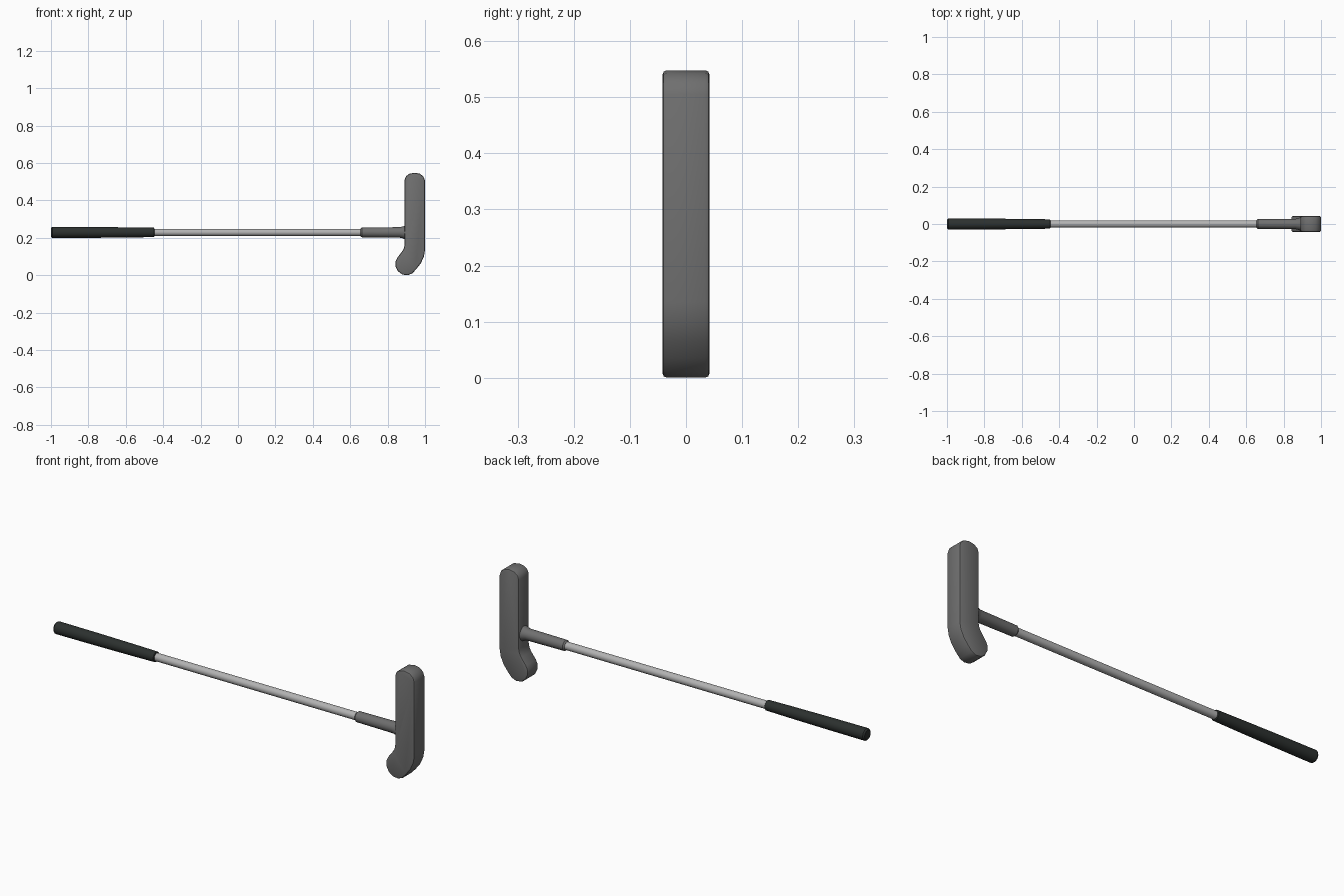
import bpy, bmesh, math

if "Cube" in bpy.data.objects:
    bpy.data.objects.remove(bpy.data.objects["Cube"])

AXIS_Z = 0.229


def material(name, rgb):
    m = bpy.data.materials.new(name)
    m.diffuse_color = (*rgb, 1)
    m.use_nodes = True
    m.node_tree.nodes["Principled BSDF"].inputs["Base Color"].default_value = m.diffuse_color
    return m


def finish(name, bm, mat, angle=35):
    bmesh.ops.recalc_face_normals(bm, faces=bm.faces)
    me = bpy.data.meshes.new(name)
    bm.to_mesh(me)
    bm.free()
    me.materials.append(mat)
    ob = bpy.data.objects.new(name, me)
    bpy.context.collection.objects.link(ob)
    bpy.ops.object.select_all(action='DESELECT')
    bpy.context.view_layer.objects.active = ob
    ob.select_set(True)
    bpy.ops.object.shade_smooth_by_angle(angle=math.radians(angle))
    return ob


def lathe_x(name, profile, mat, sides=16):
    """Capped round part along x from (x, radius) pairs."""
    bm = bmesh.new()
    rings = []
    for x, r in profile:
        rings.append([bm.verts.new((x,
                                    r * math.cos(math.tau * i / sides),
                                    AXIS_Z + r * math.sin(math.tau * i / sides)))
                      for i in range(sides)])
    for a, b in zip(rings, rings[1:]):
        for i in range(sides):
            j = (i + 1) % sides
            bm.faces.new((a[i], a[j], b[j], b[i]))
    bm.faces.new(rings[0])
    bm.faces.new(rings[-1])
    return finish(name, bm, mat)


rubber = material("black_rubber", (0.025, 0.03, 0.028))
steel = material("steel", (0.45, 0.45, 0.45))
dark_metal = material("dark_metal", (0.16, 0.16, 0.16))

# Tapered rubber grip
lathe_x("grip", [(-1.0, 0.024), (-0.993, 0.030), (-0.78, 0.029),
                 (-0.58, 0.027), (-0.45, 0.025), (-0.447, 0.021)], rubber)

# Straight shaft
lathe_x("shaft", [(-0.46, 0.0195), (0.68, 0.0195)], steel)

# Socket that flares into the head
lathe_x("socket", [(0.655, 0.020), (0.662, 0.026), (0.865, 0.028),
                   (0.882, 0.032), (0.895, 0.038), (0.91, 0.038)], dark_metal)

# Putter head: side profile (x, z) extruded across y, with a bevelled rim
outline = [(0.891, 0.51), (0.898, 0.529), (0.917, 0.543), (0.944, 0.548),
           (0.972, 0.543), (0.992, 0.527), (1.0, 0.505),
           (1.0, 0.135), (0.994, 0.10), (0.978, 0.065), (0.955, 0.035),
           (0.932, 0.010), (0.908, 0.0), (0.878, 0.004), (0.855, 0.022),
           (0.842, 0.048), (0.842, 0.073), (0.852, 0.094),
           (0.878, 0.128), (0.887, 0.145), (0.891, 0.165)]
half = 0.042
bm = bmesh.new()
front = bm.faces.new([bm.verts.new((x, -half, z)) for x, z in outline])
ext = bmesh.ops.extrude_face_region(bm, geom=[front], use_keep_orig=True)
bmesh.ops.translate(bm, vec=(0, 2 * half, 0),
                    verts=[g for g in ext["geom"] if isinstance(g, bmesh.types.BMVert)])
bmesh.ops.recalc_face_normals(bm, faces=bm.faces)
rim = [e for e in bm.edges if abs(e.verts[0].co.y - e.verts[1].co.y) < 1e-5]
bmesh.ops.bevel(bm, geom=rim, offset=0.008, segments=2, profile=0.5, affect='EDGES')
finish("head", bm, dark_metal)
